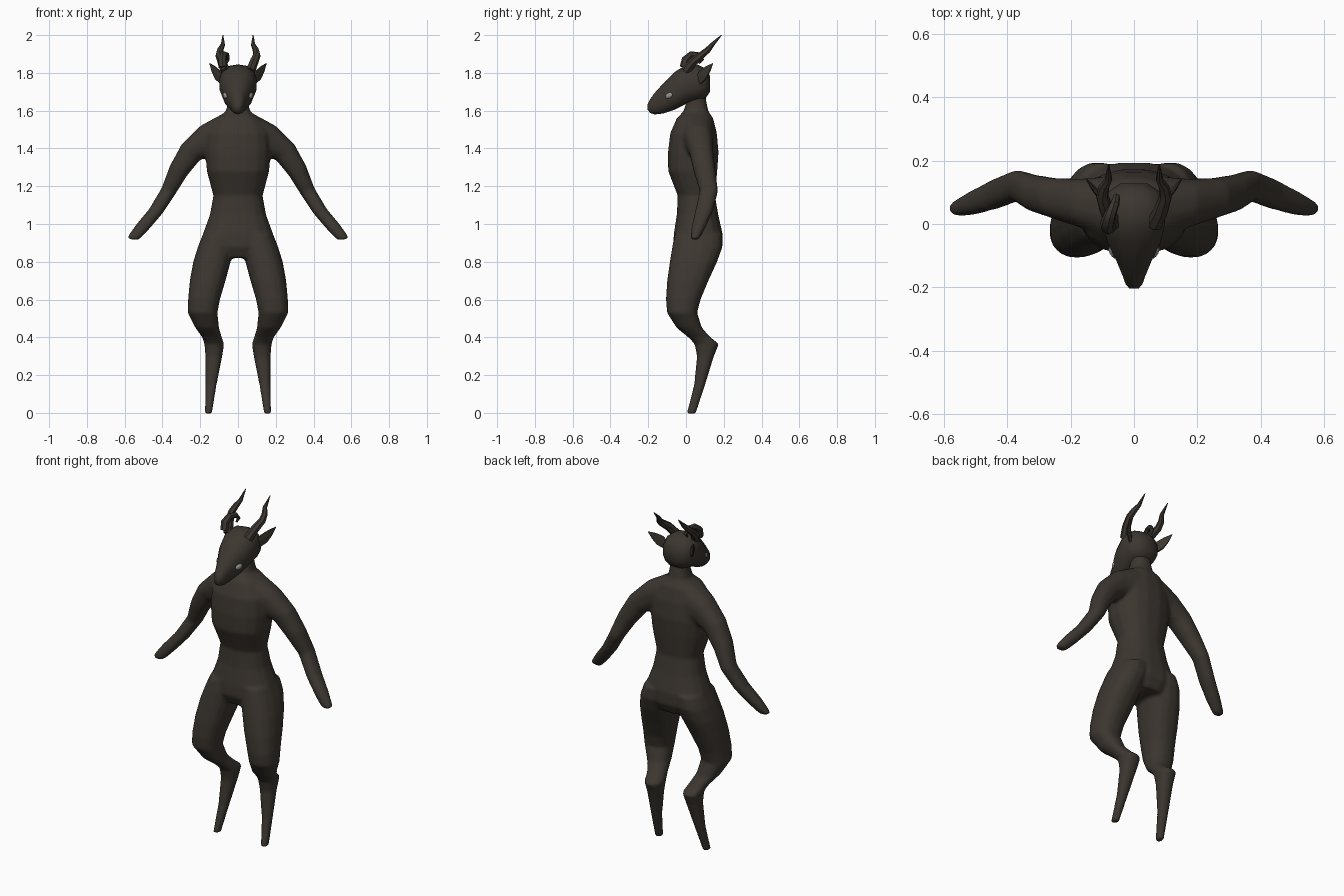
import bpy, bmesh
from math import cos, sin, pi, copysign
from mathutils import Vector

if "Cube" in bpy.data.objects:
    bpy.data.objects.remove(bpy.data.objects["Cube"], do_unlink=True)


def material(name, rgb, rough):
    m = bpy.data.materials.new(name)
    m.use_nodes = True
    m.diffuse_color = (*rgb, 1)
    bsdf = m.node_tree.nodes["Principled BSDF"]
    bsdf.inputs["Base Color"].default_value = (*rgb, 1)
    bsdf.inputs["Roughness"].default_value = rough
    return m


HIDE = material("dark brown hide", (0.045, 0.037, 0.029), 0.8)
EYE = material("grey eye", (0.30, 0.30, 0.29), 0.5)


def loft(bm, rings, sides=16, power=0.85):
    """Skin a closed tube over rings given as (centre, half axis, half axis)."""
    loops = []
    for c, u, v in rings:
        loop = []
        for i in range(sides):
            a = 2 * pi * (i + 0.5) / sides
            s = copysign(abs(cos(a)) ** power, cos(a))
            t = copysign(abs(sin(a)) ** power, sin(a))
            loop.append(bm.verts.new(Vector(c) + Vector(u) * s + Vector(v) * t))
        loops.append(loop)
    for lo, hi in zip(loops, loops[1:]):
        for i in range(sides):
            j = (i + 1) % sides
            bm.faces.new((lo[i], lo[j], hi[j], hi[i]))
    bm.faces.new(loops[0][::-1])
    bm.faces.new(loops[-1])


def finish(bm, name, mat, angle=45):
    bmesh.ops.recalc_face_normals(bm, faces=bm.faces[:])
    me = bpy.data.meshes.new(name)
    bm.to_mesh(me)
    bm.free()
    me.materials.append(mat)
    ob = bpy.data.objects.new(name, me)
    bpy.context.collection.objects.link(ob)
    bpy.ops.object.select_all(action="DESELECT")
    ob.select_set(True)
    bpy.context.view_layer.objects.active = ob
    bpy.ops.object.shade_smooth_by_angle(angle=angle * pi / 180)
    return ob


def section(x1, z1, x2, z2, front, back, side=1):
    """Ring across two points of the front outline, with a depth range."""
    c = (side * (x1 + x2) / 2, (front + back) / 2, (z1 + z2) / 2)
    return c, (side * (x1 - x2) / 2, 0, (z1 - z2) / 2), (0, (back - front) / 2, 0)


# Torso: height, half width, front, back
TORSO = [
    (1.70, .055, .01, .10), (1.64, .055, .0, .11), (1.595, .065, -.015, .12),
    (1.56, .12, -.05, .145), (1.48, .17, -.085, .165), (1.38, .175, -.097, .174),
    (1.28, .167, -.096, .167), (1.15, .132, -.045, .155), (1.05, .15, -.05, .172),
    (.95, .187, -.066, .195), (.88, .19, -.07, .195), (.82, .13, -.04, .165),
]
# Leg: height, inner, outer, front, back
LEG = [
    (.95, .02, .185, -.06, .192), (.88, .02, .213, -.074, .195),
    (.80, .038, .238, -.087, .166), (.70, .065, .256, -.101, .12),
    (.60, .095, .265, -.107, .078), (.53, .108, .267, -.101, .06),
    (.45, .1, .226, -.05, .085), (.40, .085, .19, .012, .13),
    (.365, .073, .178, .045, .175), (.30, .083, .173, .058, .148),
    (.15, .113, .172, .043, .102), (-.004, .138, .176, .003, .052),
]
# Arm: outer x z, inner x z, front, back
ARM = [
    (.02, 1.585, .02, 1.34, -.05, .15), (.10, 1.575, .09, 1.36, -.045, .15),
    (.20, 1.52, .14, 1.36, -.01, .143), (.30, 1.42, .20, 1.34, .018, .145),
    (.36, 1.31, .27, 1.255, .04, .155), (.405, 1.19, .33, 1.16, .073, .17),
    (.47, 1.08, .40, 1.055, .048, .142), (.537, 1.0, .468, .975, .03, .106),
    (.577, .945, .51, .93, .025, .08), (.588, .922, .528, .915, .028, .066),
]

# Body, fused into one skin
bm = bmesh.new()
loft(bm, [section(w, z, -w, z, f, b) for z, w, f, b in TORSO])
for side in (1, -1):
    loft(bm, [section(o, z, i, z, f, b, side) for z, i, o, f, b in LEG])
    loft(bm, [section(*s, side) for s in ARM])
body = finish(bm, "body", HIDE)
fuse = body.modifiers.new("fuse", "REMESH")
fuse.mode = "VOXEL"
fuse.voxel_size = 0.01
fuse.use_smooth_shade = True
relax = body.modifiers.new("relax", "SMOOTH")
relax.factor = 0.5
relax.iterations = 5

# Head: depth, bottom, top, half width
HEAD = [
    (-.203, 1.605, 1.635, .015), (-.19, 1.588, 1.66, .027), (-.165, 1.58, 1.695, .036),
    (-.12, 1.585, 1.745, .055), (-.06, 1.605, 1.805, .085), (0, 1.635, 1.842, .1),
    (.06, 1.65, 1.845, .1), (.1, 1.66, 1.825, .085), (.127, 1.70, 1.785, .045),
]
bm = bmesh.new()
loft(bm, [((0, y, (b + t) / 2), (w, 0, 0), (0, 0, (t - b) / 2))
          for y, b, t, w in HEAD], 14)
finish(bm, "head", HIDE)


def horn(name, points, side, sides=7):
    """Tapered tube through (x, y, z, radius) points."""
    pts = [Vector((side * x, y, z)) for x, y, z, r in points]
    rings = []
    for i, p in enumerate(points):
        d = (pts[min(i + 1, len(pts) - 1)] - pts[max(i - 1, 0)]).normalized()
        u = d.cross(Vector((1, 0, 0))).normalized()
        rings.append((pts[i], u * p[3], d.cross(u) * p[3]))
    bm = bmesh.new()
    loft(bm, rings, sides, 1)
    finish(bm, name, HIDE)


HORN = [(.065, .0, 1.81, .026), (.085, .04, 1.86, .024), (.10, .085, 1.895, .02),
        (.095, .115, 1.92, .017), (.08, .14, 1.95, .012), (.08, .188, 2.0, .002)]
CURL = [(.08, -.01, 1.83, .024), (.085, .0, 1.87, .023), (.075, .03, 1.897, .019),
        (.06, .065, 1.895, .015), (.055, .085, 1.87, .011), (.06, .07, 1.85, .005)]
# Ear: centre, half width, half thickness
EAR = [((.08, .065, 1.755), .024, .012), ((.108, .09, 1.79), .033, .011),
       ((.13, .115, 1.82), .022, .008), ((.15, .142, 1.85), .002, .002)]

for side, label in ((1, "left"), (-1, "right")):
    horn(label + "_horn", HORN, side)

    # Leaf shaped ear
    across = Vector((side * .35, .55, -.75)).normalized()
    thick = Vector((side * -.6, .7, .25)).normalized()
    bm = bmesh.new()
    loft(bm, [((side * c[0], c[1], c[2]), across * w, thick * t) for c, w, t in EAR], 6, 1)
    finish(bm, label + "_ear", HIDE, 35)

    # Almond eye set into the cheek
    bm = bmesh.new()
    bmesh.ops.create_uvsphere(bm, u_segments=12, v_segments=8, radius=1)
    out = Vector((side * .8, -.58, .15)).normalized()
    along = Vector((side * .5, .8, .4))
    along = (along - out * along.dot(out)).normalized()
    up = out.cross(along)
    for v in bm.verts:
        x, y, z = v.co
        v.co = Vector((side * .064, -.09, 1.68)) + out * z * .012 + along * x * .024 + up * y * .016
    finish(bm, label + "_eye", EYE)

# Extra curled horn on one side only
horn("right_curled_horn", CURL, -1)
